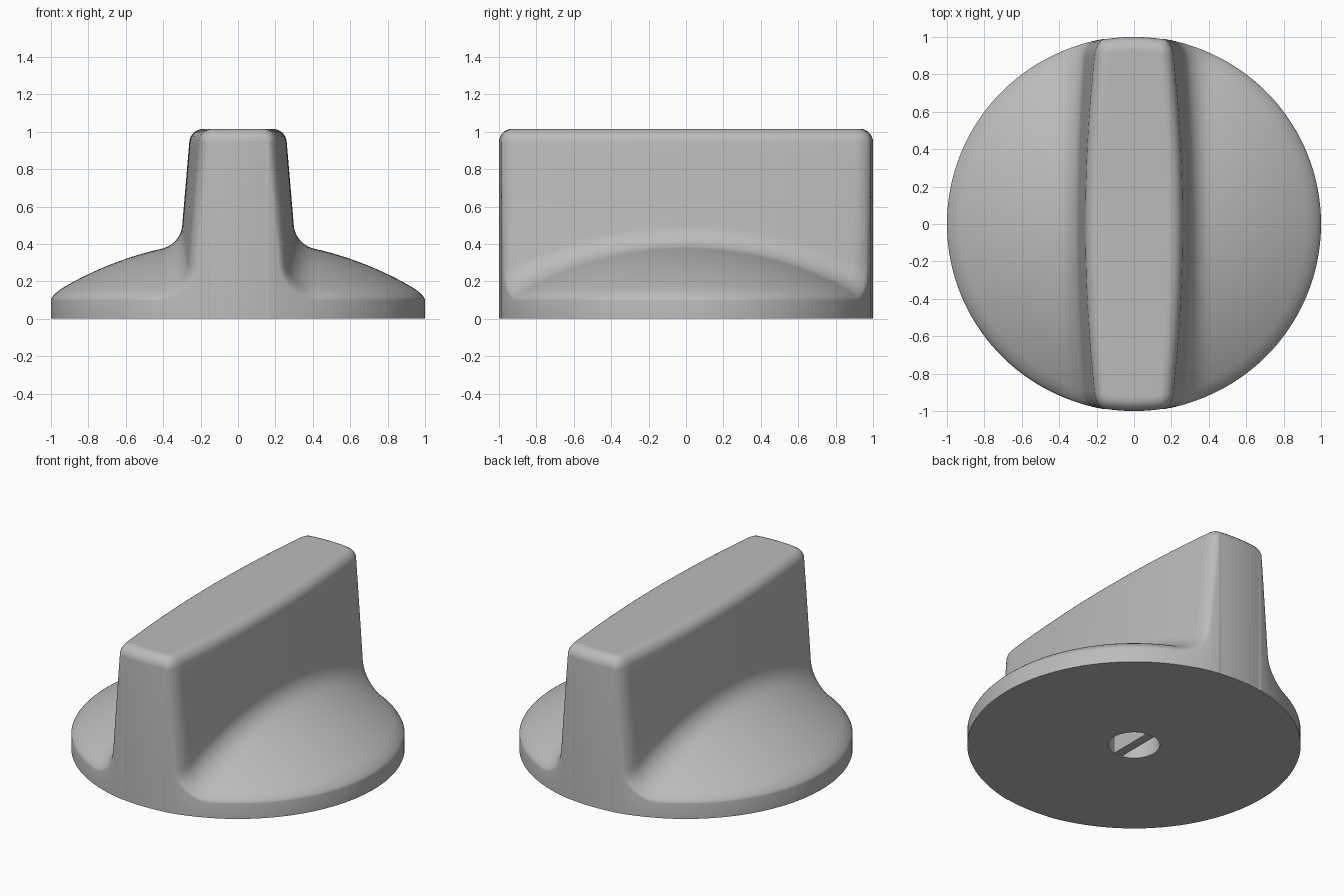
import bpy, bmesh, math
from mathutils import Vector

if "Cube" in bpy.data.objects:
    bpy.data.objects.remove(bpy.data.objects["Cube"])

TOP = 1.015               # height of the grip
EDGE = 0.07               # rounding along the outer rim
INNER = 1 - EDGE          # radius where the rim rounding starts
DOME_R, DOME_TOP = 1.85, 0.42
CORNER, FILLET = 0.075, 0.14
DRAFT = 0.085             # slope of the grip sides
HOLE = 0.155
ROWS = 48

grey = bpy.data.materials.new("plain grey")
grey.use_nodes = True
grey.diffuse_color = (0.5, 0.5, 0.5, 1)
grey.node_tree.nodes["Principled BSDF"].inputs["Base Color"].default_value = grey.diffuse_color


def finish(name, bm):
    bmesh.ops.recalc_face_normals(bm, faces=bm.faces)
    mesh = bpy.data.meshes.new(name)
    bm.to_mesh(mesh)
    bm.free()
    mesh.materials.append(grey)
    obj = bpy.data.objects.new(name, mesh)
    bpy.context.collection.objects.link(obj)
    bpy.ops.object.select_all(action='DESELECT')
    obj.select_set(True)
    bpy.context.view_layer.objects.active = obj
    bpy.ops.object.shade_smooth_by_angle(angle=math.radians(40))
    return obj


def steps(a, b, n):
    return [a + (b - a) * i / n for i in range(n + 1)]


def half_section(t):
    """Grip top, corner, side, fillet and dome as (x, z), from the middle outwards."""
    def dome(x):
        return DOME_TOP - DOME_R + math.sqrt(DOME_R ** 2 - x * x - t * t * (INNER ** 2 - x * x))

    def side(z):
        return 0.26 - 0.05 * t * t + DRAFT * (0.95 - z)

    tilt = math.atan(DRAFT)
    # rounded top corner
    cz = TOP - CORNER
    cx = side(cz) - CORNER / math.cos(tilt)
    pts = [(x, TOP) for x in steps(0, cx, 6)[:-1]]
    pts += [(cx + CORNER * math.cos(a), cz + CORNER * math.sin(a))
            for a in steps(math.pi / 2, tilt, 8)]
    # fillet circle touching both the side and the dome
    foot = 0.4
    for _ in range(12):
        normal = Vector((dome(foot - 0.001) - dome(foot + 0.001), 0.002)).normalized()
        fz = dome(foot) + FILLET * normal.y
        fx = side(fz) + FILLET / math.cos(tilt)
        foot = fx - FILLET * normal.x
    arc = [(fx - FILLET * math.cos(a), fz - FILLET * math.sin(a))
           for a in steps(tilt, math.atan2(normal.y, normal.x), 12)]
    (x0, z0), (x1, z1) = pts[-1], arc[0]
    pts += [(x0 + (x1 - x0) * k, z0 + (z1 - z0) * k) for k in steps(0, 1, 8)[1:-1]]
    pts += arc
    # dome out to the rim
    for a in steps(math.asin(foot / INNER), math.pi / 2, 24)[1:]:
        x = INNER * math.sin(a)
        pts.append((x, dome(x)))
    return pts


def row(t):
    half = half_section(t)
    full = [(-x, z) for x, z in reversed(half[1:])] + half
    return [Vector((x, t * math.sqrt(max(0, INNER ** 2 - x * x)), z)) for x, z in full]


def rim_rows(edge, inside):
    """Round the surface over into the vertical outer wall, then drop to the ground."""
    out = [[] for _ in range(8)]
    last = len(edge) - 1
    for i, p in enumerate(edge):
        radial = Vector((p.x, p.y, 0)).normalized()
        along = edge[min(i + 1, last)] - edge[max(i - 1, 0)]
        up = along.cross(radial).normalized()
        if i in (0, last):
            up = Vector((0, 0, 1))
        elif up.dot(Vector((p.x * 0.5, 0, 1))) < 0:
            up.negate()
        d = p - inside[i]
        run = d.dot(radial)
        slope = -d.dot(up) / run if run > 1e-4 else INNER / math.sqrt(DOME_R ** 2 - INNER ** 2)
        slope = min(max(slope, 0), 0.65)
        ctrl = p + (radial - up * slope) * EDGE
        end = p + (radial - up) * EDGE
        for k in range(1, 8):
            s = k / 7
            a, b, c = (1 - s) ** 2, 1.414 * s * (1 - s), s * s
            out[k - 1].append((p * a + ctrl * b + end * c) / (a + b + c))
        out[7].append(Vector((end.x, end.y, 0)))
    return out


# Knob body: rows across the disc, closed by a rounded rim at both ends
ts = [math.sin(a) for a in steps(-math.pi / 2, math.pi / 2, ROWS)]
rows = [row(t) for t in ts]
front = rim_rows(rows[0], row(-0.998))
back = rim_rows(rows[-1], row(0.998))
rows = front[::-1] + rows + back

bm = bmesh.new()
grid = [[bm.verts.new(p) for p in r] for r in rows]
for r0, r1 in zip(grid, grid[1:]):
    for i in range(len(r0) - 1):
        bm.faces.new((r0[i], r0[i + 1], r1[i + 1], r1[i]))
bmesh.ops.remove_doubles(bm, verts=bm.verts, dist=0.0005)

# Underside with a round shaft hole
outline = [e for e in bm.edges if e.is_boundary]
ring = bmesh.ops.create_circle(bm, segments=48, radius=HOLE)["verts"]
hole = list({e for v in ring for e in v.link_edges})
bmesh.ops.triangle_fill(bm, edges=outline + hole, use_beauty=True)
for f in [f for f in bm.faces if all(v in ring for v in f.verts)]:
    bm.faces.remove(f)
walls = bmesh.ops.extrude_edge_only(bm, edges=hole)["geom"]
lid = [g for g in walls if isinstance(g, bmesh.types.BMVert)]
bmesh.ops.translate(bm, verts=lid, vec=(0, 0, 0.38))
bmesh.ops.contextual_create(bm, geom=[e for e in bm.edges if e.verts[0] in lid and e.verts[1] in lid])
finish("knob_body", bm)

# Rib across the shaft hole
bm = bmesh.new()
bmesh.ops.create_cube(bm, size=1)
bmesh.ops.scale(bm, verts=bm.verts, vec=(0.06, 2 * HOLE - 0.006, 0.38))
bmesh.ops.translate(bm, verts=bm.verts, vec=(0, 0, 0.19))
finish("shaft_rib", bm)
